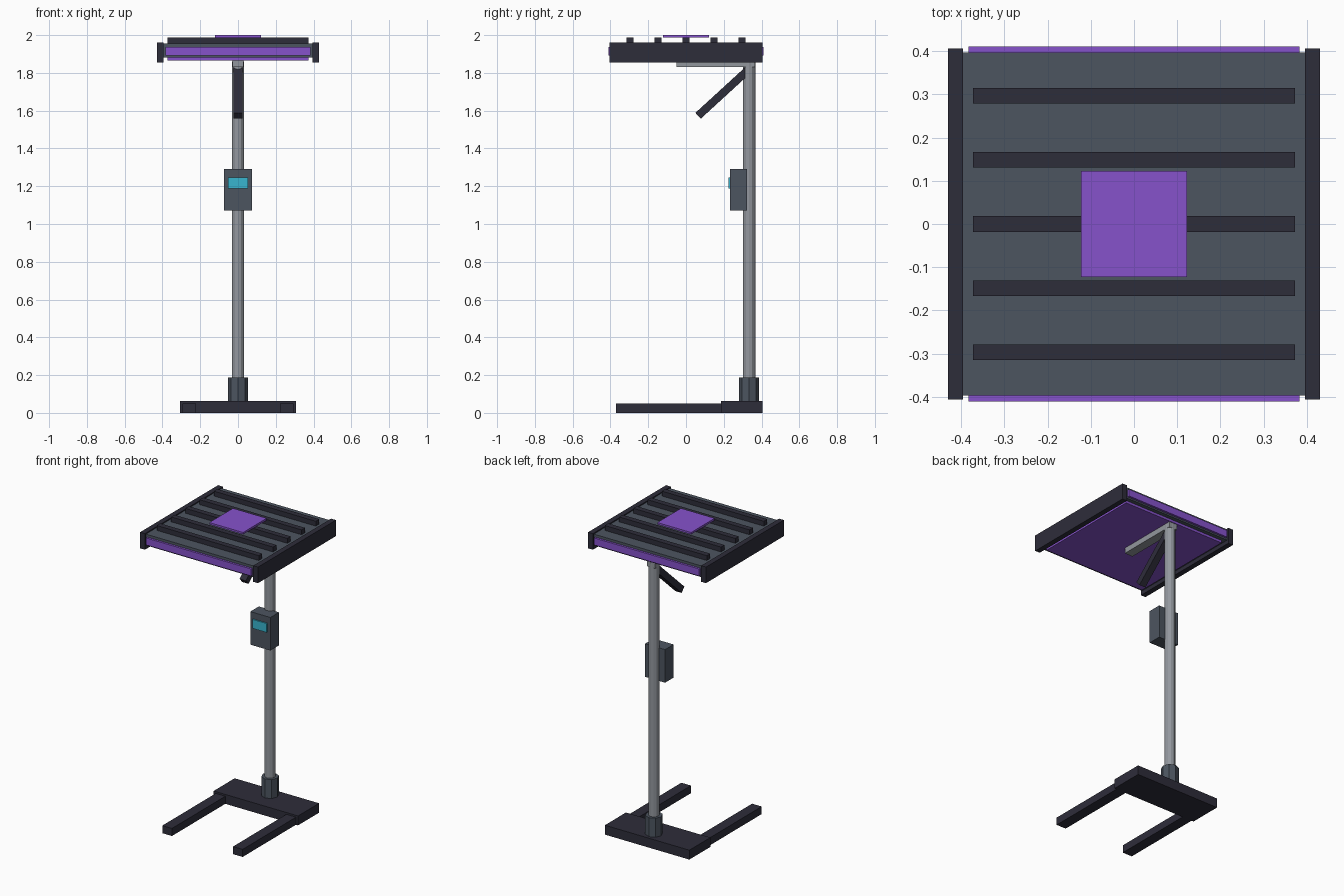
import bpy
import math

cube = bpy.data.objects.get("Cube")
if cube:
    bpy.data.objects.remove(cube, do_unlink=True)


def material(name, rgb):
    m = bpy.data.materials.new(name)
    m.use_nodes = True
    m.diffuse_color = (*rgb, 1)
    m.node_tree.nodes["Principled BSDF"].inputs["Base Color"].default_value = (*rgb, 1)
    return m


charcoal = material("charcoal", (0.027, 0.026, 0.042))
slate = material("slate", (0.073, 0.09, 0.117))
steel = material("steel", (0.29, 0.31, 0.34))
violet = material("violet", (0.24, 0.085, 0.6))
cyan = material("cyan", (0.04, 0.46, 0.62))


def box(name, mat, x, y, z):
    """Box spanning the given (low, high) ranges."""
    bpy.ops.mesh.primitive_cube_add(size=1)
    ob = bpy.context.object
    ob.name = name
    ob.location = [(a + b) / 2 for a, b in (x, y, z)]
    ob.scale = [b - a for a, b in (x, y, z)]
    ob.data.materials.append(mat)
    return ob


def post(name, mat, sides, radius, y, z):
    """Upright prism centred on x = 0."""
    bpy.ops.mesh.primitive_cylinder_add(vertices=sides, radius=radius, depth=z[1] - z[0],
                                        location=(0, y, sum(z) / 2))
    ob = bpy.context.object
    ob.name = name
    ob.data.materials.append(mat)
    return ob


def mid(half):
    return (-half, half)


POST_Y = 0.334

# Base with two forward legs
box("base_plate", charcoal, mid(0.308), (0.186, 0.405), (0, 0.062))
for side, name in ((1, "left"), (-1, "right")):
    xs = sorted((side * 0.223, side * 0.293))
    box(name + "_leg", charcoal, xs, (-0.37, 0.2), (0, 0.05))

# Upright
post("post_collar", slate, 8, 0.053, POST_Y, (0.06, 0.187))
post("post", steel, 12, 0.033, POST_Y, (0.06, 1.86))

# Control box and screen
box("control_box", slate, mid(0.073), (0.233, 0.322), (1.072, 1.29))
box("control_screen", cyan, mid(0.052), (0.225, 0.234), (1.188, 1.247))

# Support arm and slanted handle
box("support_arm", steel, mid(0.03), (-0.05, 0.365), (1.83, 1.868))
low, high = (0.064, 1.573), (0.325, 1.812)
length = math.dist(low, high)
handle = box("handle", charcoal, mid(0.023), mid(length / 2), mid(0.021))
handle.location = (0, (low[0] + high[0]) / 2, (low[1] + high[1]) / 2)
handle.rotation_euler.x = math.atan2(high[1] - low[1], high[0] - low[0])

# Panel head
box("panel_body", slate, mid(0.397), mid(0.396), (1.882, 1.955))
box("panel_emitter", violet, mid(0.372), mid(0.37), (1.866, 1.884))
for side, name in ((1, "left"), (-1, "right")):
    xs = sorted((side * 0.395, side * 0.43))
    box(name + "_rail", charcoal, xs, mid(0.406), (1.856, 1.962))
for side, name in ((-1, "front"), (1, "back")):
    ys = sorted((side * 0.394, side * 0.41))
    box(name + "_light_strip", violet, mid(0.383), ys, (1.892, 1.938))

# Cooling fins and top plate
for i in range(-2, 3):
    y = i * 0.1485
    box("fin", charcoal, mid(0.372), (y - 0.018, y + 0.018), (1.95, 1.987))
box("top_plate", violet, mid(0.123), mid(0.123), (1.987, 2.0))
